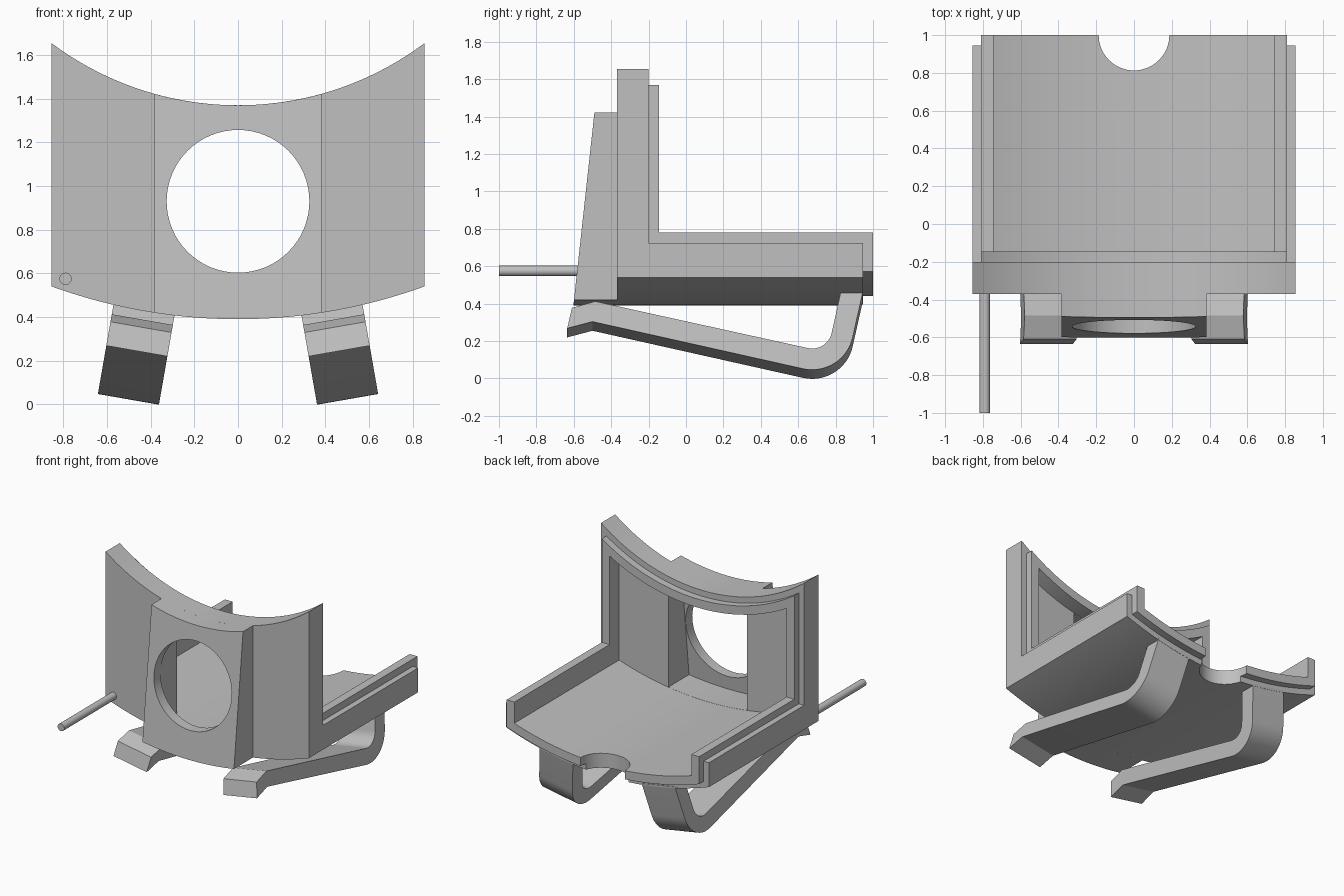
import bpy, bmesh, math
from math import sin, cos, sqrt, radians

cube = bpy.data.objects.get("Cube")
if cube:
    bpy.data.objects.remove(cube)

grey = bpy.data.materials.new("grey_plastic")
grey.use_nodes = True
colour = (0.53, 0.53, 0.53, 1)
grey.diffuse_color = colour
grey.node_tree.nodes["Principled BSDF"].inputs["Base Color"].default_value = colour

BOTTOM_CENTRE, TOP_CENTRE = 2.90, 2.795   # heights of the arc centres
BOTTOM_R, TOP_R = 2.51, 1.425


def loft(name, ring_a, ring_b):
    """Solid between two matching rings of 3D points."""
    bm = bmesh.new()
    a = [bm.verts.new(p) for p in ring_a]
    b = [bm.verts.new(p) for p in ring_b]
    bm.faces.new(a)
    bm.faces.new(b[::-1])
    for i in range(len(a)):
        j = (i + 1) % len(a)
        bm.faces.new((a[i], b[i], b[j], a[j]))
    bmesh.ops.recalc_face_normals(bm, faces=bm.faces)
    mesh = bpy.data.meshes.new(name)
    bm.to_mesh(mesh)
    bm.free()
    mesh.materials.append(grey)
    obj = bpy.data.objects.new(name, mesh)
    bpy.context.collection.objects.link(obj)
    return obj


def prism(name, outline, front, back):
    """Extrude an x-z outline along y; front may be a function of height."""
    at = front if callable(front) else lambda z: front
    return loft(name, [(x, at(z), z) for x, z in outline],
                [(x, back, z) for x, z in outline])


def arc(half, centre, radius, n=40):
    xs = [-half + 2 * half * i / n for i in range(n + 1)]
    return [(x, centre - sqrt(radius ** 2 - x * x)) for x in xs]


def saddle(half, inset):
    """Outline with a curved bottom and a curved top, shrunk by inset."""
    return (arc(half, BOTTOM_CENTRE, BOTTOM_R - inset)
            + arc(half, TOP_CENTRE, TOP_R + inset)[::-1])


def circle(x, z, r, n=64):
    return [(x + r * cos(math.tau * i / n), z + r * sin(math.tau * i / n)) for i in range(n)]


def boolean(obj, other, operation="DIFFERENCE", keep=False):
    mod = obj.modifiers.new("cut", "BOOLEAN")
    mod.object, mod.operation, mod.solver = other, operation, "EXACT"
    bpy.context.view_layer.objects.active = obj
    bpy.ops.object.modifier_apply(modifier=mod.name)
    if not keep:
        bpy.data.objects.remove(other)


def l_block(name, half, inset, front, wall_back, rail_top, back):
    """Upright front wall joined to a low tray."""
    obj = prism(name, saddle(half, inset), front, back)
    above = [(-2, rail_top), (2, rail_top), (2, 3), (-2, 3)]
    boolean(obj, prism("cutter", above, wall_back, 3))
    return obj


# Shell with its stepped inner lip
shell = l_block("shell", 0.855, 0, -0.37, -0.20, 0.725, 0.945)
lip = l_block("lip", 0.81, 0.045, -0.30, -0.145, 0.78, 1.0)
boolean(shell, lip, "UNION")
boolean(shell, prism("cutter", saddle(0.745, 0.11), -0.26, 3))

# Half-round notch in the rear edge of the floor
notch = circle(0, 1, 0.187)
boolean(shell, loft("cutter", [(x, y, 0.2) for x, y in notch],
                    [(x, y, 0.7) for x, y in notch]))


# Housing in front of the wall, with sloping face, cavity and round hole
def slope(z):
    return -0.60 + (z - 0.41) * 0.109


housing = prism("hole_housing", saddle(0.385, 0), slope, -0.37)
cavity = prism("cutter", saddle(0.33, 0.111), lambda z: slope(z) + 0.08, -0.2)
boolean(shell, cavity, keep=True)
boolean(housing, cavity)
boolean(housing, prism("cutter", circle(0, 0.93, 0.327), -1, 0))

# Thin rod at the front
rod = prism("rod", circle(-0.79, 0.575, 0.028, 32), -1, -0.36)


# Spring legs: bent strips under the floor, leaning outwards
def bend(radius, n=16):
    angles = [radians(-103 + 90.5 * i / n) for i in range(n + 1)]
    return [(0.674 + radius * cos(a), 0.201 + radius * sin(a)) for a in angles]


leg_side = ([(-0.61, 0.315), (-0.485, 0.35)] + bend(0.107)
            + [(0.832, 0.422), (0.947, 0.407)]
            + bend(0.222)[::-1] + [(-0.50, 0.24), (-0.635, 0.204)])
legs = []
for name, side in (("left_leg", 1), ("right_leg", -1)):
    rings = [[(x, y, w - BOTTOM_CENTRE) for y, w in leg_side] for x in (-0.142, 0.142)]
    leg = loft(name, *rings)
    leg.location.z = BOTTOM_CENTRE
    leg.rotation_euler.y = radians(-9.9 * side)
    legs.append(leg)

# Smooth curved faces, keep corners sharp
bpy.ops.object.select_all(action="DESELECT")
for obj in [shell, housing, rod] + legs:
    obj.select_set(True)
    bpy.context.view_layer.objects.active = obj
bpy.ops.object.shade_smooth_by_angle(angle=radians(25))
